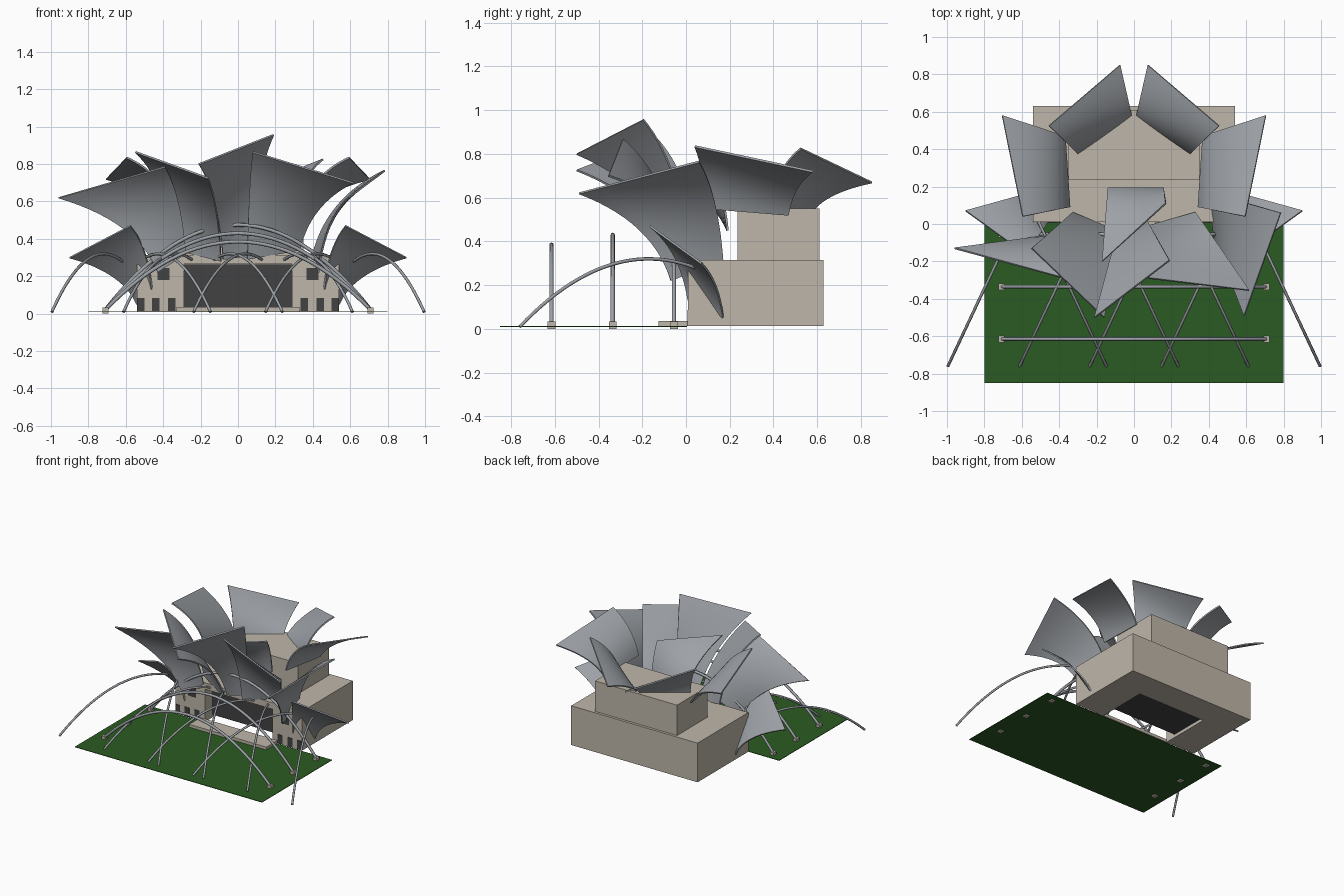
import bpy, bmesh, math
from mathutils import Vector

if "Cube" in bpy.data.objects:
    bpy.data.objects.remove(bpy.data.objects["Cube"])


def material(name, r, g, b):
    m = bpy.data.materials.new(name)
    m.diffuse_color = (r, g, b, 1)
    m.use_nodes = True
    m.node_tree.nodes["Principled BSDF"].inputs["Base Color"].default_value = m.diffuse_color
    return m


STONE = material("warm stone", 0.52, 0.47, 0.40)
METAL = material("brushed metal", 0.34, 0.36, 0.385)
DARK = material("dark glass", 0.055, 0.055, 0.055)
GRASS = material("lawn green", 0.024, 0.105, 0.016)


def box(name, lo, hi, mat):
    """Axis-aligned box between two corners."""
    bm = bmesh.new()
    bmesh.ops.create_cube(bm, size=1)
    for v in bm.verts:
        v.co = Vector([(l + h) / 2 + c * (h - l) for l, h, c in zip(lo, hi, v.co)])
    me = bpy.data.meshes.new(name)
    bm.to_mesh(me)
    bm.free()
    me.materials.append(mat)
    ob = bpy.data.objects.new(name, me)
    bpy.context.collection.objects.link(ob)
    return ob


def tube(name, points, radius):
    """Round pipe along a path."""
    cu = bpy.data.curves.new(name, 'CURVE')
    cu.dimensions = '3D'
    cu.bevel_depth = radius
    cu.bevel_resolution = 2
    cu.use_fill_caps = True
    sp = cu.splines.new('POLY')
    sp.points.add(len(points) - 1)
    for p, co in zip(sp.points, points):
        p.co = (*co, 1)
    cu.materials.append(METAL)
    ob = bpy.data.objects.new(name, cu)
    bpy.context.collection.objects.link(ob)
    return ob


def petal(name, base_a, base_b, tip_a, tip_b, out=0.2, up=0.68, n=14):
    """Flaring sheet: climbs steeply from its base edge and curls out to its tip edge."""
    def edge(base, tip, t):
        b, e = Vector(base), Vector(tip)
        c = b.lerp(e, out)
        c.z = b.z + (e.z - b.z) * up
        return b * (1 - t) ** 2 + c * (2 * t * (1 - t)) + e * t * t

    bm = bmesh.new()
    rows = []
    for i in range(n + 1):
        a, b = edge(base_a, tip_a, i / n), edge(base_b, tip_b, i / n)
        rows.append([bm.verts.new(a.lerp(b, j / 8)) for j in range(9)])
    for r, s in zip(rows, rows[1:]):
        for j in range(8):
            bm.faces.new((r[j], r[j + 1], s[j + 1], s[j]))
    me = bpy.data.meshes.new(name)
    bm.to_mesh(me)
    bm.free()
    me.materials.append(METAL)
    ob = bpy.data.objects.new(name, me)
    bpy.context.collection.objects.link(ob)
    so = ob.modifiers.new("thickness", 'SOLIDIFY')
    so.thickness = 0.01
    so.offset = 0
    bpy.ops.object.select_all(action='DESELECT')
    ob.select_set(True)
    bpy.context.view_layer.objects.active = ob
    bpy.ops.object.modifier_apply(modifier=so.name)
    bpy.ops.object.shade_smooth_by_angle(angle=math.radians(40))
    return ob


def mirrored(points):
    return [(-x, y, z) for x, y, z in points]


# Lawn
box("lawn", (-0.80, -0.85, 0.009), (0.80, 0.005, 0.013), GRASS)

# Main hall with the stage opening cut through front and floor
hall = box("hall", (-0.54, 0.01, 0.012), (0.54, 0.63, 0.315), STONE)
cutter = box("stage_cutter", (-0.29, -0.1, -0.1), (0.29, 0.41, 0.265), STONE)
cut = hall.modifiers.new("stage opening", 'BOOLEAN')
cut.operation = 'DIFFERENCE'
cut.solver = 'EXACT'
cut.object = cutter
bpy.context.view_layer.objects.active = hall
bpy.ops.object.modifier_apply(modifier=cut.name)
bpy.data.objects.remove(cutter)

box("upper_hall", (-0.35, 0.235, 0.315), (0.35, 0.61, 0.55), STONE)
box("stage_interior", (-0.288, 0.10, 0.035), (0.288, 0.409, 0.264), DARK)
box("stage_apron", (-0.33, -0.125, 0.012), (0.33, 0.012, 0.035), STONE)

# Windows and doors on the front wings
for s in (-1, 1):
    for x, half, z0, z1 in ((0.355, 0.02, 0.014, 0.085), (0.441, 0.02, 0.014, 0.085),
                            (0.52, 0.019, 0.014, 0.085), (0.398, 0.033, 0.18, 0.245)):
        box("window", (s * x - half, 0.006, z0), (s * x + half, 0.011, z1), DARK)

# Wide arches spanning the lawn, with footings
for y, peak in ((-0.615, 0.385), (-0.335, 0.43), (-0.055, 0.475)):
    pts = []
    for i in range(33):
        x = -0.71 + 1.42 * i / 32
        pts.append((x, y, 0.02 + (peak - 0.02) * (1 - (x / 0.71) ** 2)))
    tube("wide_arch", pts, 0.01)
    for s in (-1, 1):
        box("footing", (s * 0.708 - 0.016, y - 0.018, 0), (s * 0.708 + 0.016, y + 0.018, 0.033), STONE)

# Diagonal ribs rising from the front edge of the lawn
for s in (-1, 1):
    for x0 in (-0.995, -0.612, -0.237, 0.147):
        pts = []
        for i in range(25):
            y = -0.76 + 0.80 * i / 24
            pts.append((s * (x0 + 0.47 * (y + 0.76)), y, 0.32 - 0.31 * ((y + 0.17) / 0.59) ** 2))
        tube("diagonal_rib", pts, 0.008)

# Mirrored petals: back, side and low front
PAIRS = {
    "back_petal": [(-0.30, 0.375, 0.53), (-0.01, 0.565, 0.52),
                   (-0.455, 0.525, 0.825), (-0.075, 0.85, 0.67)],
    "side_petal": [(-0.345, 0.09, 0.55), (-0.37, 0.47, 0.52),
                   (-0.595, 0.04, 0.835), (-0.705, 0.58, 0.72)],
    "low_petal": [(-0.46, 0.01, 0.13), (-0.54, 0.17, 0.05),
                  (-0.575, -0.165, 0.47), (-0.90, 0.07, 0.30)],
}
for name, pts in PAIRS.items():
    petal(name + "_left", *pts)
    petal(name + "_right", *mirrored(pts))

# Unmatched front petals
petal("outer_petal_left", (-0.43, -0.06, 0.22), (-0.28, -0.02, 0.32),
      (-0.96, -0.13, 0.62), (-0.39, -0.285, 0.785))
petal("outer_petal_right", (0.43, -0.07, 0.22), (0.40, 0.17, 0.31),
      (0.59, -0.49, 0.62), (0.785, 0.06, 0.765))
petal("front_petal_left", (-0.33, 0.06, 0.34), (-0.09, -0.04, 0.28),
      (-0.548, -0.13, 0.865), (-0.16, -0.50, 0.725))
petal("front_petal_centre", (-0.08, -0.02, 0.29), (0.07, 0.02, 0.31),
      (-0.21, -0.50, 0.80), (0.19, -0.195, 0.957))
petal("front_petal_right", (0.05, -0.02, 0.29), (0.33, 0.06, 0.34),
      (0.08, -0.29, 0.865), (0.615, -0.355, 0.70))
petal("inner_petal", (-0.14, 0.19, 0.45), (0.16, 0.19, 0.45),
      (-0.17, -0.20, 0.73), (0.17, 0.11, 0.72))
